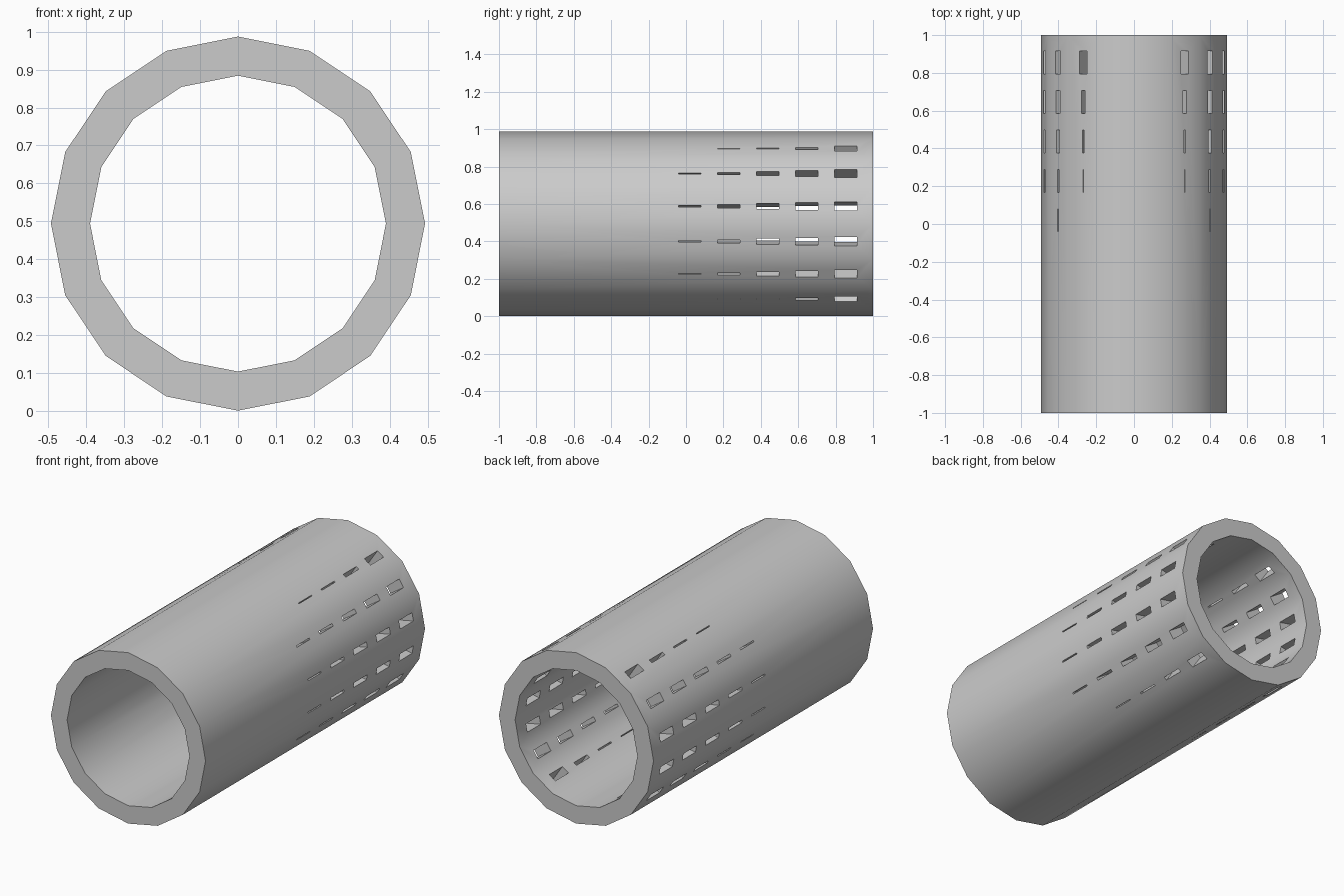
import bpy, bmesh, math
from mathutils import Matrix

if "Cube" in bpy.data.objects:
    bpy.data.objects.remove(bpy.data.objects["Cube"])

CZ, R_OUT, R_IN, N = 0.494, 0.493, 0.39, 16

# tube: two 16-sided rings at each end, joined by walls and end faces
bm = bmesh.new()
def ring(r, y):
    return [bm.verts.new((r * math.cos(2 * math.pi * i / N), y,
                          CZ + r * math.sin(2 * math.pi * i / N))) for i in range(N)]
loops = [ring(R_OUT, -1), ring(R_OUT, 1), ring(R_IN, 1), ring(R_IN, -1)]
for k in range(4):
    a, b = loops[k], loops[(k + 1) % 4]
    for i in range(N):
        j = (i + 1) % N
        bm.faces.new((a[i], a[j], b[j], b[i]))
bmesh.ops.recalc_face_normals(bm, faces=bm.faces)
me = bpy.data.meshes.new("vented_tube")
bm.to_mesh(me)
bm.free()
tube = bpy.data.objects.new("vented_tube", me)
bpy.context.collection.objects.link(tube)

# vent slot cutters: rows on the side facets, slots narrowing towards the middle
rows = {11.25: (0.047, 0.04, 0.031, 0.018, 0.008),
        33.75: (0.05, 0.037, 0.026, 0.015, 0.008),
        56.25: (0.047, 0.02, 0.008, 0.005)}
bm = bmesh.new()
for deg, widths in rows.items():
    for ang in (deg, -deg, 180 - deg, 180 + deg):
        for k, w in enumerate(widths):
            m = (Matrix.Translation((0, 0.855 - 0.209 * k, CZ))
                 @ Matrix.Rotation(-math.radians(ang), 4, 'Y')
                 @ Matrix.Translation((0.435, 0, 0))
                 @ Matrix.Diagonal((0.2, 0.12, w, 1)))
            bmesh.ops.create_cube(bm, size=1, matrix=m)
cm = bpy.data.meshes.new("slot_cutter")
bm.to_mesh(cm)
bm.free()
cutter = bpy.data.objects.new("slot_cutter", cm)
bpy.context.collection.objects.link(cutter)
cutter.hide_render = True

# cut the slots, then remove the cutter
bpy.context.view_layer.objects.active = tube
tube.select_set(True)
mod = tube.modifiers.new("slots", 'BOOLEAN')
mod.object = cutter
mod.solver = 'EXACT'
bpy.ops.object.modifier_apply(modifier=mod.name)
bpy.data.objects.remove(cutter)

# smooth round walls, crisp ends and slot edges
bpy.ops.object.shade_smooth_by_angle(angle=math.radians(35))
wn = tube.modifiers.new("normals", 'WEIGHTED_NORMAL')
wn.keep_sharp = True
